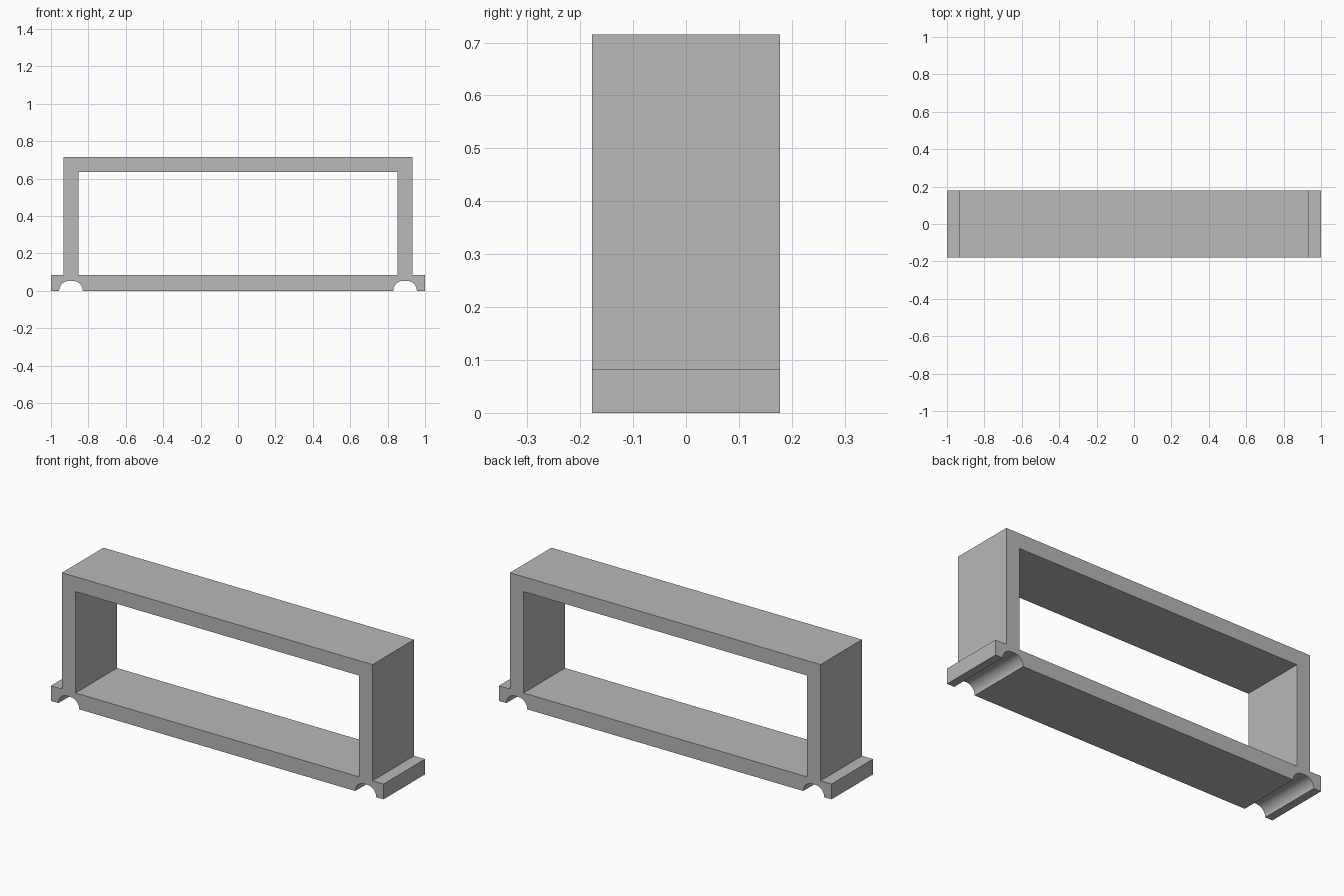
import bpy, bmesh, math
from mathutils import Vector

cube = bpy.data.objects.get("Cube")
if cube:
    bpy.data.objects.remove(cube, do_unlink=True)

HALF_DEPTH = 0.178
BASE_X, BASE_Z = 1.0, 0.083       # foot flange
OUT_X, OUT_Z = 0.934, 0.715       # outside of the frame
IN_X, IN_Z = 0.852, 0.634         # opening
GROOVE_X, GROOVE_W, GROOVE_H = 0.893, 0.063, 0.053
STEPS = 10

grey = bpy.data.materials.new("plain grey")
grey.use_nodes = True
colour = (0.48, 0.48, 0.48, 1)
grey.diffuse_color = colour
grey.node_tree.nodes["Principled BSDF"].inputs["Base Color"].default_value = colour


def groove_arc():
    """Rounded channel from its inner foot to its outer foot, right half."""
    flat = GROOVE_W - GROOVE_H
    pts = []
    for side in (-1, 1):
        for i in range(STEPS + 1):
            a = math.pi / 2 * i / STEPS
            if side > 0:
                a = math.pi / 2 - a
            pts.append((GROOVE_X + side * (flat + GROOVE_H * math.cos(a)),
                        GROOVE_H * math.sin(a)))
    return pts


def mirrored(half):
    """Close a half outline by mirroring it across x = 0."""
    return half + [(-x, z) for x, z in reversed(half)]


outline = mirrored(groove_arc() + [(BASE_X, 0), (BASE_X, BASE_Z),
                                   (OUT_X, BASE_Z), (OUT_X, OUT_Z)])
opening = mirrored([(IN_X, BASE_Z), (IN_X, IN_Z)])

# Fill the section between outline and opening, then extrude it in depth
bm = bmesh.new()
edges = []
for loop in (outline, opening):
    verts = [bm.verts.new((x, -HALF_DEPTH, z)) for x, z in loop]
    edges += [bm.edges.new((v, verts[(i + 1) % len(verts)]))
              for i, v in enumerate(verts)]
bmesh.ops.triangle_fill(bm, edges=edges, use_beauty=True, normal=Vector((0, -1, 0)))
new = bmesh.ops.extrude_face_region(bm, geom=bm.faces[:], use_keep_orig=True)
back = [g for g in new["geom"] if isinstance(g, bmesh.types.BMVert)]
bmesh.ops.translate(bm, verts=back, vec=(0, 2 * HALF_DEPTH, 0))
bmesh.ops.recalc_face_normals(bm, faces=bm.faces[:])

mesh = bpy.data.meshes.new("grooved_frame")
bm.to_mesh(mesh)
bm.free()
mesh.materials.append(grey)
frame = bpy.data.objects.new("grooved_frame", mesh)
bpy.context.collection.objects.link(frame)

# Smooth the channels, keep every corner crisp
bpy.ops.object.select_all(action="DESELECT")
frame.select_set(True)
bpy.context.view_layer.objects.active = frame
bpy.ops.object.shade_smooth_by_angle(angle=math.radians(30))
